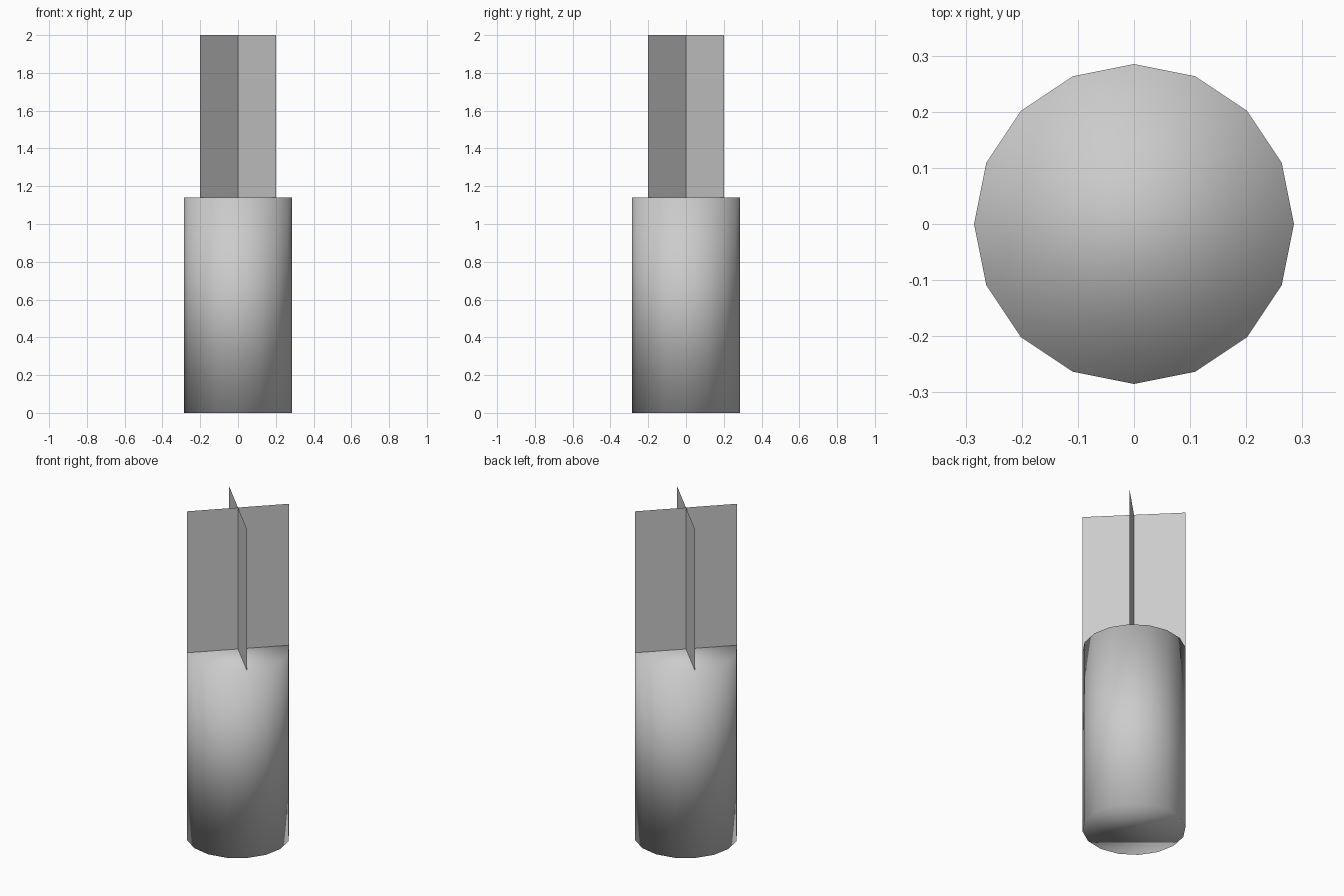
import bpy
import bmesh
from mathutils import Matrix, Vector

if "Cube" in bpy.data.objects:
    bpy.data.objects.remove(bpy.data.objects["Cube"])

RADIUS = 0.285
SHOULDER = 1.14
TOP = 2.0


def make_object(name, bm):
    mesh = bpy.data.meshes.new(name)
    bm.to_mesh(mesh)
    bm.free()
    obj = bpy.data.objects.new(name, mesh)
    bpy.context.collection.objects.link(obj)
    return obj


# Closed 16-sided body, smooth across the caps as well
bm = bmesh.new()
bmesh.ops.create_cone(bm, cap_ends=True, segments=16, radius1=RADIUS, radius2=RADIUS,
                      depth=SHOULDER, matrix=Matrix.Translation((0, 0, SHOULDER / 2)))
for face in bm.faces:
    face.smooth = True
make_object("body", bm)

# Two crossed flat fins on the diagonals, without thickness
half = RADIUS * 0.5 ** 0.5
for name, side in (("fin_a", 1), ("fin_b", -1)):
    bm = bmesh.new()
    corner = Vector((half, half * side, 0))
    low, high = Vector((0, 0, SHOULDER)), Vector((0, 0, TOP))
    points = (low - corner, low + corner, high + corner, high - corner)
    bm.faces.new([bm.verts.new(p) for p in points])
    make_object(name, bm)
